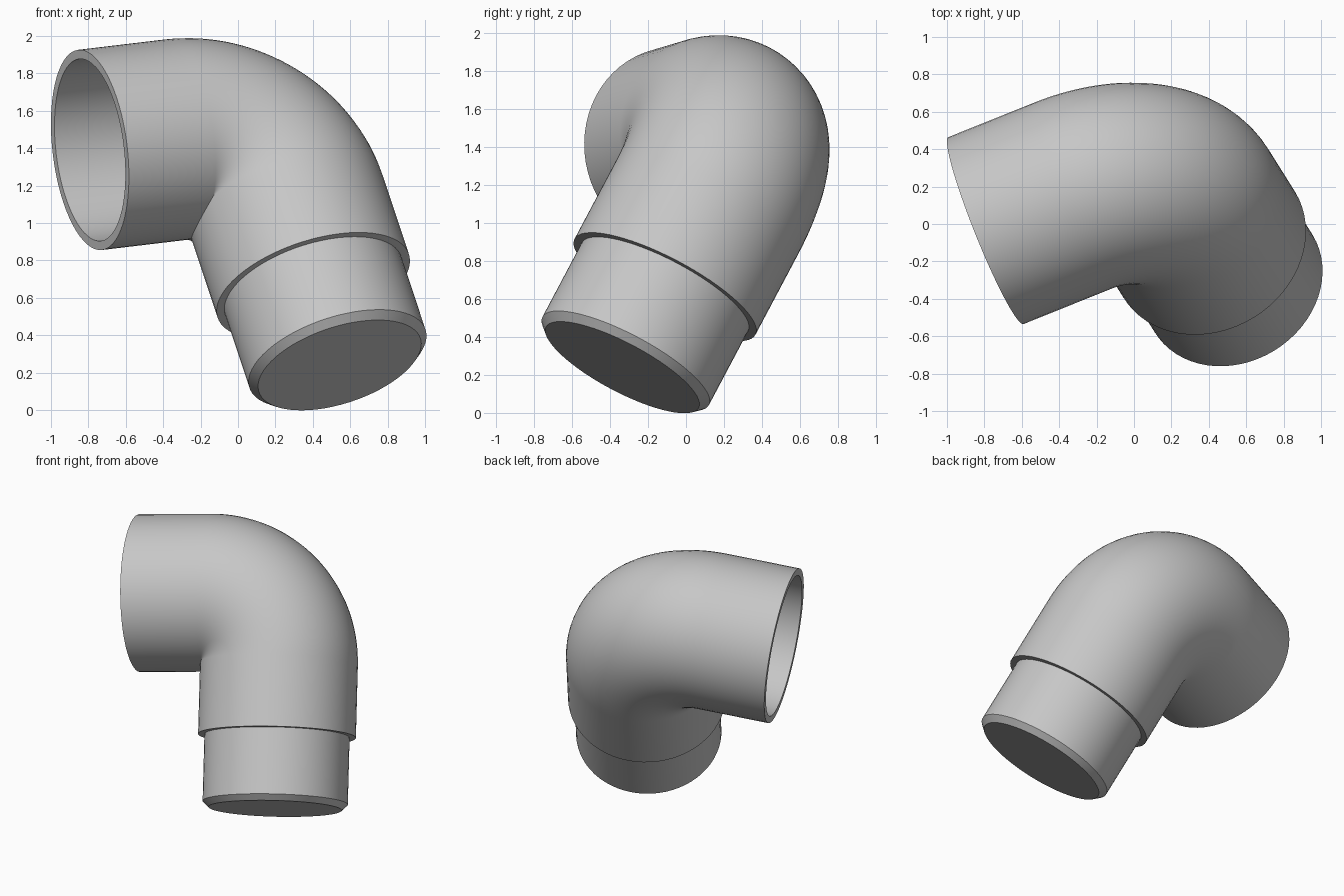
import bpy, bmesh, math
from mathutils import Vector

if "Cube" in bpy.data.objects:
    bpy.data.objects.remove(bpy.data.objects["Cube"], do_unlink=True)

grey = bpy.data.materials.new("satin_grey")
grey.use_nodes = True
colour = (0.57, 0.57, 0.57, 1)
grey.diffuse_color = colour
grey.node_tree.nodes["Principled BSDF"].inputs["Base Color"].default_value = colour

# The two pipe axes, at right angles, and the point where they meet
socket_dir = Vector((-0.92, -0.37, -0.11)).normalized()
spigot_dir = Vector((0.27, -0.455, -0.85))
spigot_dir = (spigot_dir - socket_dir * spigot_dir.dot(socket_dir)).normalized()
side_dir = socket_dir.cross(spigot_dir)
corner = Vector((0.124, 0.333, 1.50))

SIDES = 64
PIPE, BORE, SPIGOT, TIP = 0.539, 0.49, 0.496, 0.455
BEND = 0.49  # tighter than the pipe radius, so the inner corner is a crease
SOCKET_END, SHOULDER, SPIGOT_END = 0.993, 0.987, 1.487


# Each ring is a centre, the direction to the outside of the bend, and a radius
def on_socket(distance, radius):
    return corner + socket_dir * distance, -spigot_dir, radius


def on_spigot(distance, radius):
    return corner + spigot_dir * distance, -socket_dir, radius


def on_bend(angle):
    outward = -spigot_dir * math.cos(angle) - socket_dir * math.sin(angle)
    centre = corner + (socket_dir + spigot_dir) * BEND
    return centre + outward * BEND, outward, PIPE


def sweep(name, rings):
    bm = bmesh.new()
    loops = []
    for centre, outward, radius in rings:
        loop = []
        for i in range(SIDES):
            a = math.tau * i / SIDES
            loop.append(bm.verts.new(
                centre + (outward * math.cos(a) + side_dir * math.sin(a)) * radius))
        loops.append(loop)
    for low, high in zip(loops, loops[1:]):
        for i in range(SIDES):
            j = (i + 1) % SIDES
            bm.faces.new((low[i], low[j], high[j], high[i]))
    bm.faces.new(loops[0][::-1])
    bm.faces.new(loops[-1])
    bmesh.ops.recalc_face_normals(bm, faces=bm.faces)
    mesh = bpy.data.meshes.new(name)
    bm.to_mesh(mesh)
    bm.free()
    mesh.materials.append(grey)
    obj = bpy.data.objects.new(name, mesh)
    bpy.context.collection.objects.link(obj)
    bpy.ops.object.select_all(action='DESELECT')
    obj.select_set(True)
    bpy.context.view_layer.objects.active = obj
    bpy.ops.object.shade_smooth_by_angle(angle=math.radians(30))


# Elbow body: blind bore, rim, bend and shoulder
body = [on_socket(SOCKET_END - 0.48, BORE), on_socket(SOCKET_END, BORE),
        on_socket(SOCKET_END, PIPE)]
body += [on_bend(math.radians(90) * k / 32) for k in range(33)]
body += [on_spigot(SHOULDER, PIPE)]
sweep("elbow_body", body)

# Reduced spigot with a chamfered closed end
sweep("spigot", [on_spigot(SHOULDER, SPIGOT), on_spigot(SPIGOT_END - 0.04, SPIGOT),
                 on_spigot(SPIGOT_END, TIP)])
